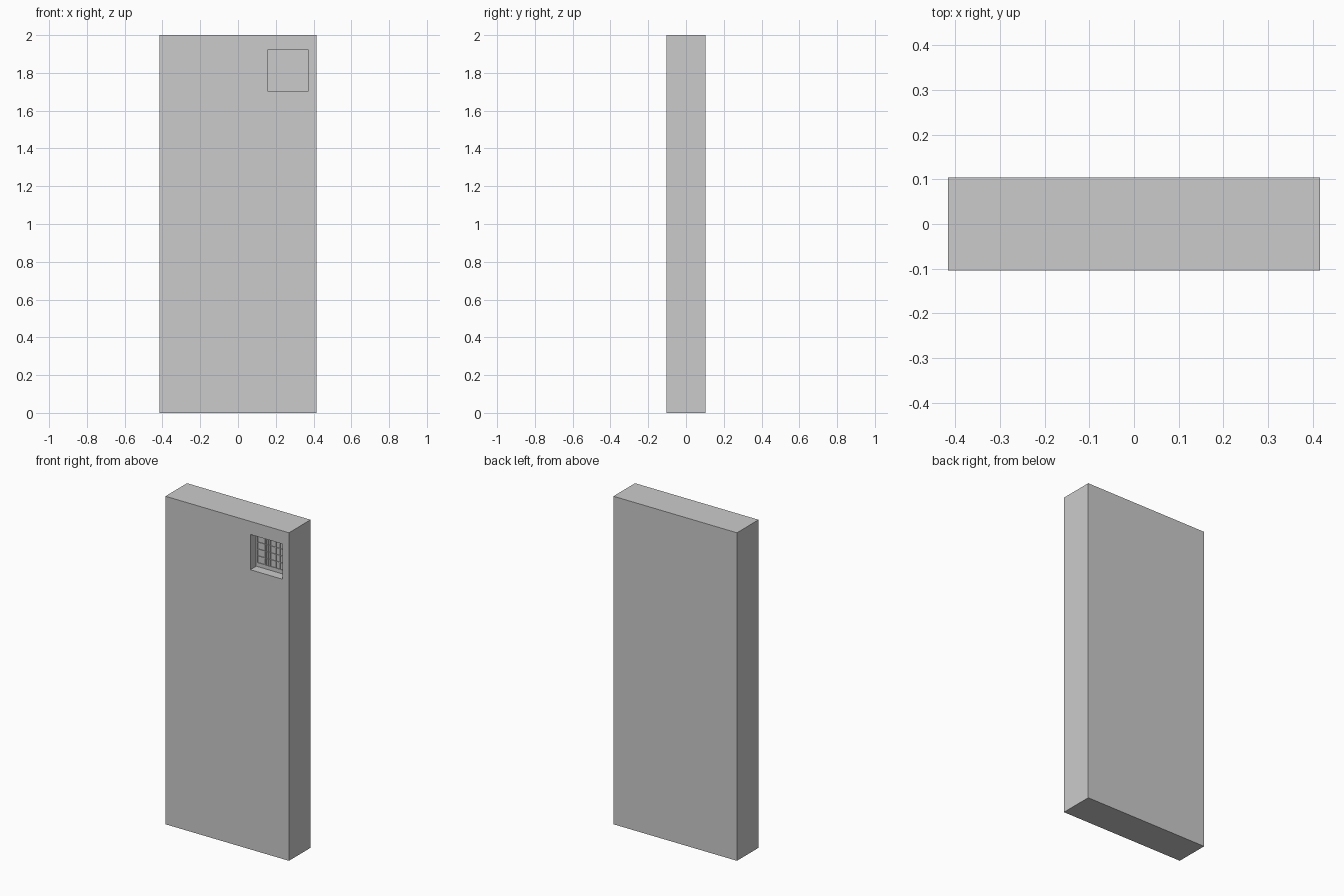
import bpy

if "Cube" in bpy.data.objects:
    bpy.data.objects.remove(bpy.data.objects["Cube"])

W, D, H = 0.833, 0.208, 2.0          # slab size
FRONT = -D / 2
DEPTH = 0.057                        # recess depth
RX0, RX1, RZ0, RZ1 = 0.156, 0.372, 1.705, 1.92   # recess opening
GX0, GX1, GZ0, GZ1 = 0.167, 0.36, 1.73, 1.898    # grille area
BACK = FRONT + DEPTH


def box(name, x0, x1, y0, y1, z0, z1):
    bpy.ops.mesh.primitive_cube_add(
        size=1, location=((x0 + x1) / 2, (y0 + y1) / 2, (z0 + z1) / 2))
    ob = bpy.context.object
    ob.name = name
    ob.scale = (x1 - x0, y1 - y0, z1 - z0)
    bpy.ops.object.transform_apply(location=False, rotation=False, scale=True)
    return ob


# slab with a square recess near the upper right corner
slab = box("slab", -W / 2, W / 2, -D / 2, D / 2, 0, H)
cutter = box("recess_cutter", RX0, RX1, FRONT - 0.05, BACK, RZ0, RZ1)
cutter.hide_render = True
cutter.hide_viewport = True
cut = slab.modifiers.new("recess", 'BOOLEAN')
cut.operation = 'DIFFERENCE'
cut.solver = 'EXACT'
cut.object = cutter

# grille on the recess back wall: even horizontal bars
T = 0.002
for i in range(5):
    z = GZ0 + (GZ1 - GZ0) * i / 4
    box(f"grille_rail_{i + 1}", GX0, GX1, BACK - 0.004, BACK + 0.002, z - T / 2, z + T / 2)

# unevenly spaced upright bars
for i, x in enumerate((0.167, 0.217, 0.228, 0.241, 0.254, 0.291, 0.317, 0.336, 0.36)):
    box(f"grille_bar_{i + 1}", x - T / 2, x + T / 2, BACK - 0.004, BACK + 0.002, GZ0, GZ1)
